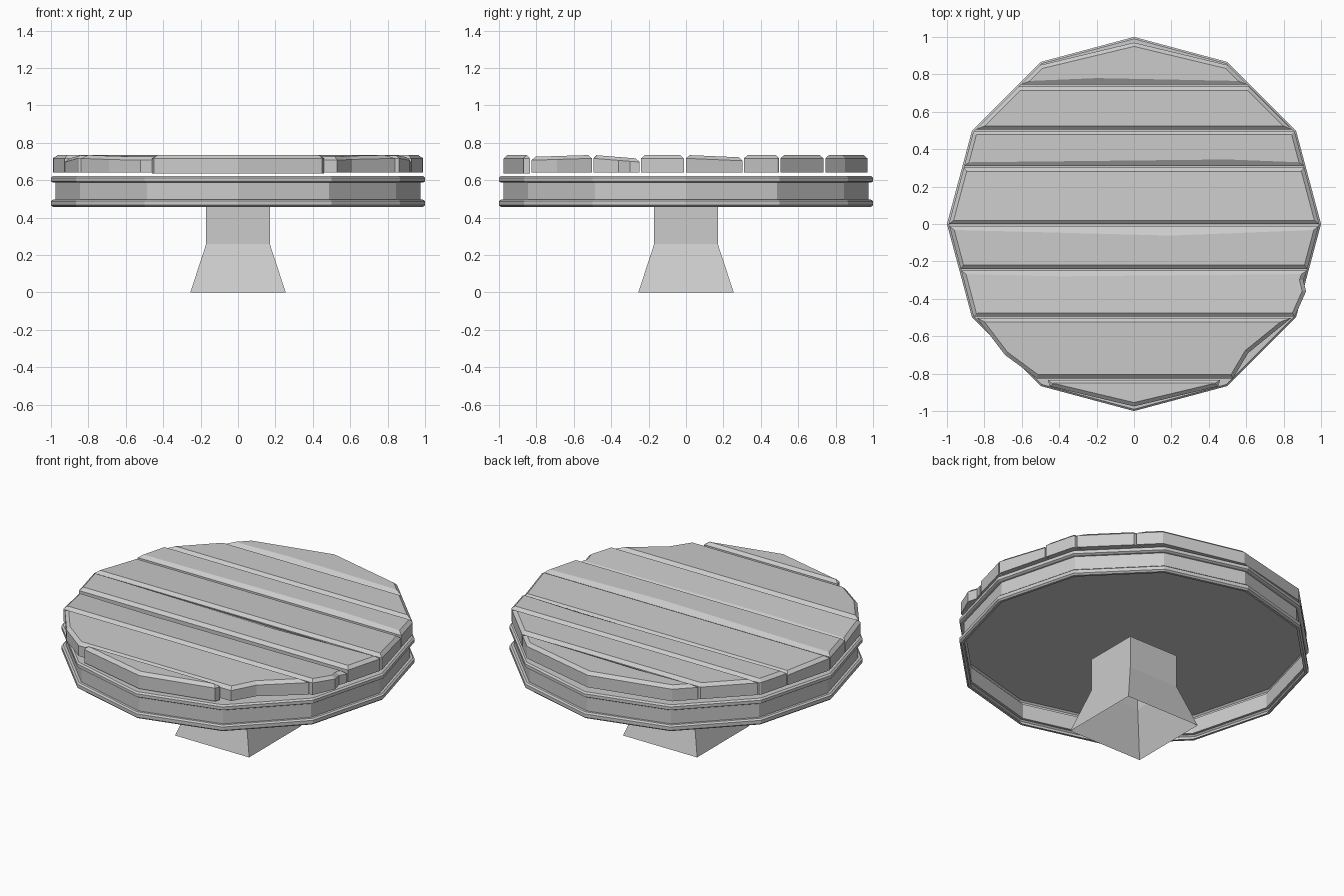
import bpy, bmesh
from math import sin, cos, pi

if "Cube" in bpy.data.objects:
    bpy.data.objects.remove(bpy.data.objects["Cube"])


def finish(name, bm, recalc=True):
    if recalc:
        bmesh.ops.recalc_face_normals(bm, faces=bm.faces)
    me = bpy.data.meshes.new(name)
    bm.to_mesh(me)
    bm.free()
    ob = bpy.data.objects.new(name, me)
    bpy.context.collection.objects.link(ob)
    return ob


def lathe(name, profile, sides, start=0.0, cap_top=False):
    """Faceted shell from (radius, z) points running upward, open at the bottom."""
    bm = bmesh.new()
    rings = [[bm.verts.new((r * cos(start + 2 * pi * i / sides),
                            r * sin(start + 2 * pi * i / sides), z))
              for i in range(sides)] for r, z in profile]
    for a, b in zip(rings, rings[1:]):
        for i in range(sides):
            j = (i + 1) % sides
            bm.faces.new((a[i], a[j], b[j], b[i]))
    if cap_top:
        bm.faces.new(rings[-1])
    return finish(name, bm, False)


# Flared square pedestal, hollow underneath
k = 2 ** 0.5
lathe("pedestal", [(0.255 * k, 0), (0.17 * k, 0.26), (0.17 * k, 0.46)], 4, pi / 4)

# Twelve-sided grooved rim with a closed top
lathe("table_rim", [(0.975, 0.458), (0.99, 0.458), (1, 0.467), (1, 0.488), (0.99, 0.496),
                    (0.975, 0.496), (0.975, 0.588), (0.99, 0.588), (1, 0.594),
                    (1, 0.613), (0.99, 0.622)], 12, 0, True)

# Half-width of the planked top at a given y
EDGE = [(0, 0.99), (0.49, 0.86), (0.85, 0.5), (0.97, 0.0)]


def half_width(y):
    y = abs(y)
    for (ya, wa), (yb, wb) in zip(EDGE, EDGE[1:]):
        if y <= yb:
            return wa + (wb - wa) * (y - ya) / (yb - ya)
    return 0.0


def plank(name, y0, y1, z0=0.735, z1=0.735, mid=None, right=None, left=None, bottom=0.642):
    """Bevelled board; z0/z1 are top heights at y0/y1, mid = (x, y, dy) bends a top edge."""
    ys = sorted({y0, y1} | {s * e[0] for e in EDGE for s in (-1, 1) if y0 < s * e[0] < y1})
    rt = right or [(half_width(y), y) for y in ys]
    lf = left or [(-half_width(y), y) for y in ys]
    pts = rt + lf[::-1]
    if mid:
        at = len(rt) if mid[1] == y1 else len(pts)
        pts.insert(at, (mid[0], mid[1]))
    clean = []
    for p in pts:
        if not any(abs(p[0] - q[0]) + abs(p[1] - q[1]) < 1e-4 for q in clean):
            clean.append(p)
    bm = bmesh.new()
    low = bm.faces.new([bm.verts.new((x, y, bottom)) for x, y in clean])
    ext = bmesh.ops.extrude_face_region(bm, geom=[low], use_keep_orig=True)["geom"]
    top = [g for g in ext if isinstance(g, bmesh.types.BMFace)][0]
    slope = lambda y: z0 + (z1 - z0) * (y - y0) / (y1 - y0)
    for v in top.verts:
        v.co.z = slope(v.co.y) - 0.018
    bm.normal_update()
    bmesh.ops.inset_region(bm, faces=[top], thickness=0.02, use_even_offset=True)
    for v in top.verts:
        if mid and abs(v.co.x - mid[0]) < 0.015:
            v.co.y += mid[2]
        v.co.z = slope(v.co.y)
    return finish(name, bm)


# Eight worn planks from back to front
plank("plank_1", 0.745, 0.97, mid=(-0.2, 0.745, 0.015))
plank("plank_2", 0.505, 0.735)
plank("plank_3", 0.31, 0.498, mid=(0.5, 0.31, 0.015))
plank("plank_4", 0.0, 0.302, 0.735, 0.722)
plank("plank_5", -0.24, -0.012, mid=(0.2, -0.012, -0.03))
plank("plank_6", -0.495, -0.248, 0.735, 0.715, mid=(-0.4, -0.248, -0.012),
      right=[(0.86, -0.495), (0.92, -0.36), (0.905, -0.3), (0.925, -0.248)])
plank("plank_7", -0.825, -0.503, 0.725, 0.735,
      right=[(0.53, -0.825), (0.61, -0.69), (0.84, -0.503)],
      left=[(-0.52, -0.825), (-0.69, -0.7), (-0.84, -0.503)])
plank("plank_8", -0.97, -0.835, bottom=0.635,
      right=[(0, -0.975), (0.45, -0.868), (0.46, -0.835)],
      left=[(-0.45, -0.868), (-0.46, -0.835)])
